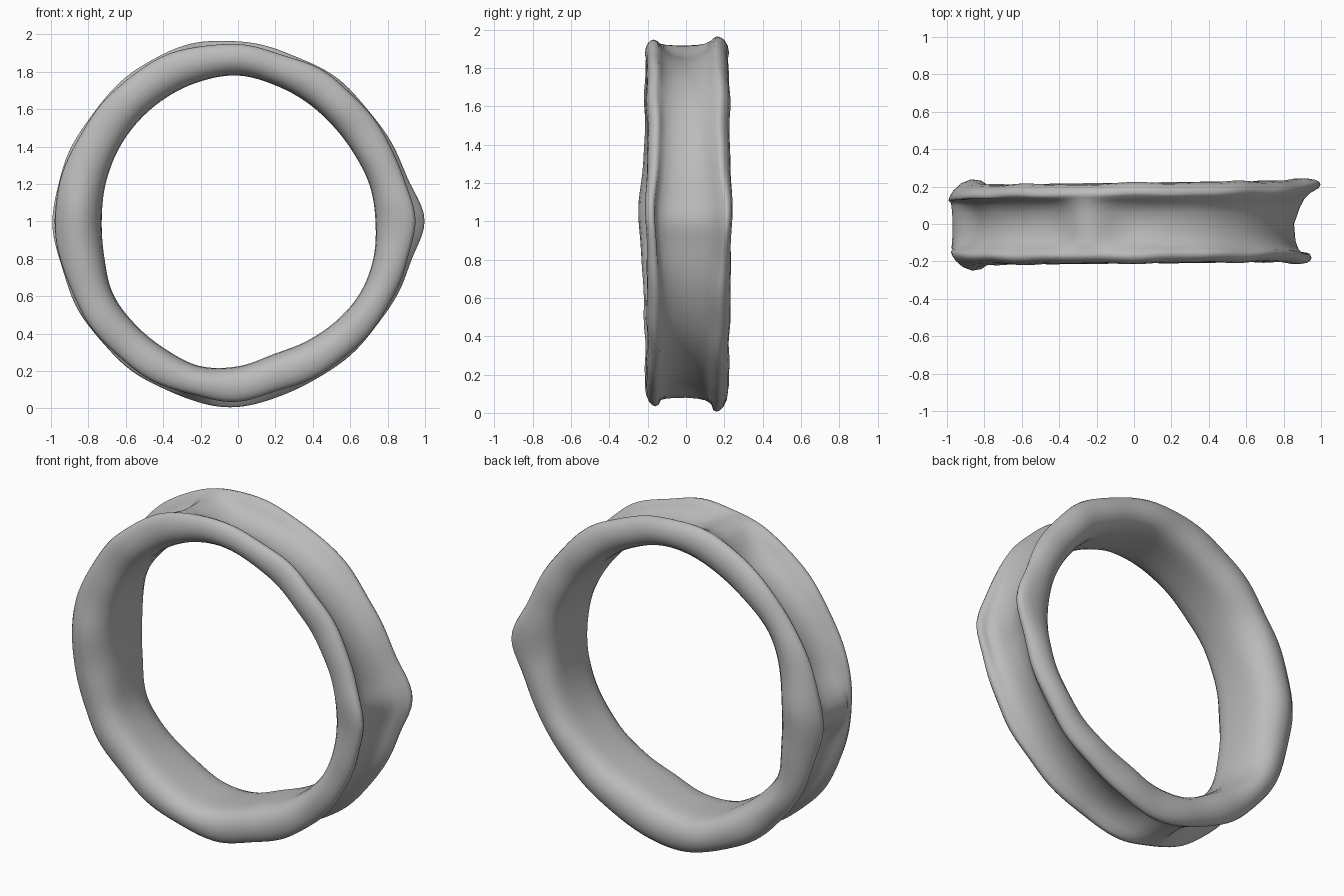
import bpy, bmesh, math

if "Cube" in bpy.data.objects:
    bpy.data.objects.remove(bpy.data.objects["Cube"])

# Radii every 15 degrees, counter-clockwise from +x in the front view
OUTER = [.965, .935, .918, .92, .933, .938, .965, .98, .98, .97, .97, .98,
         .99, .975, .975, .975, .98, .985, .995, .955, .94, .93, .932, .945]
INNER = [.735, .73, .718, .72, .735, .755, .78, .775, .765, .755, .745, .735,
         .73, .74, .772, .778, .785, .80, .775, .735, .738, .748, .757, .75]
# Rounded flange: (height from inner wall to rim, half width)
FLANGE = [(0, .075), (.025, .125), (.09, .163), (.2, .188), (.36, .206), (.55, .213),
          (.75, .208), (.9, .196), (.97, .183), (1.0, .167), (.96, .15)]
# Groove wall: (height above floor, half width) for the bowl and for the sharper right side
BOWL = [(.62, .128), (.3, .1), (.1, .06)]
SHARP = [(.6, .165), (.25, .135), (.08, .09)]


def sample(table, deg):
    """Periodic Catmull-Rom interpolation."""
    n = len(table)
    f = (deg % 360) / 360 * n
    i = int(f)
    t = f - i
    a, b, c, d = (table[(i + k) % n] for k in (-1, 0, 1, 2))
    return b + .5 * t * (c - a + t * (2*a - 5*b + 4*c - d + t * (3*(b - c) + d - a)))


def bump(deg, centre, width):
    d = (deg - centre + 180) % 360 - 180
    return math.exp(-(d / width) ** 2)


def section(deg):
    """Closed cross-section as (radius, y) pairs: rounded flanges with a groove between."""
    a = math.radians(deg)
    ri, ro = sample(INNER, deg), sample(OUTER, deg)
    right, left = bump(deg, 0, 16), bump(deg, 180, 17)
    ro += .03 * bump(deg, 0, 9)
    # the back rim opens out above and below the straight left side
    flare = .05 * (bump(deg, 146, 16) + bump(deg, 214, 16)) - .01 * left
    # groove floor, with raised patches at the top, left and bottom
    rf = .848 - .012 * math.cos(a) + .02 * bump(deg, 0, 6) + .1 * bump(deg, 106, 9) \
        + .11 * bump(deg, 180, 9) + .1 * bump(deg, 255, 9)
    wob = .003 * math.sin(a * 9) + .002 * math.sin(a * 17)
    sides = []
    for s in (-1, 1):
        tip = ro + .003 * math.sin(a * 14 + s)
        if s < 0:
            tip -= .008 + .035 * right + .012 * bump(deg, 95, 25) + .025 * bump(deg, 270, 25)
        shift = .007 + .012 * math.cos(a) if s > 0 else -.003 - .008 * math.cos(a)
        pts = []
        for u, w in FLANGE:
            y = w + left * (.032 * math.sin(math.pi * u) - .025 * u ** 4)
            y += .025 * right * u * u + shift + wob * min(1, u * 4)
            r = ri + (tip - ri) * u
            if s > 0:
                y -= .012 * u ** 6 * (1 - right)
                r += flare * (w / .19) ** 2 * (1 - u) ** 2
            pts.append((r, s * y))
        for (k, w), (k2, w2) in zip(BOWL, SHARP):
            kk, ww = k + (k2 - k) * right, w + (w2 - w) * right
            ridge = .02 * right if s > 0 and k < .5 else 0
            pts.append((rf + (tip - rf) * kk + ridge, s * ww))
        sides.append(pts)
    front, back = sides
    return [(ri, 0)] + back + [(rf, 0)] + front[::-1]


# Ring band
SEG = 144
bm = bmesh.new()
rings = []
for i in range(SEG):
    deg = 360 * i / SEG
    a = math.radians(deg)
    rings.append([bm.verts.new((r * math.cos(a), y, 1 + r * math.sin(a)))
                  for r, y in section(deg)])
n = len(rings[0])
for i in range(SEG):
    p, q = rings[i], rings[(i + 1) % SEG]
    for j in range(n):
        k = (j + 1) % n
        bm.faces.new((p[j], p[k], q[k], q[j]))
bmesh.ops.recalc_face_normals(bm, faces=bm.faces)
for f in bm.faces:
    f.smooth = True
mesh = bpy.data.meshes.new("ring_band")
bm.to_mesh(mesh)
bm.free()

grey = bpy.data.materials.new("plain grey")
grey.diffuse_color = (.5, .5, .5, 1)
grey.use_nodes = True
grey.node_tree.nodes["Principled BSDF"].inputs["Base Color"].default_value = grey.diffuse_color
mesh.materials.append(grey)
ring = bpy.data.objects.new("ring_band", mesh)
bpy.context.collection.objects.link(ring)
